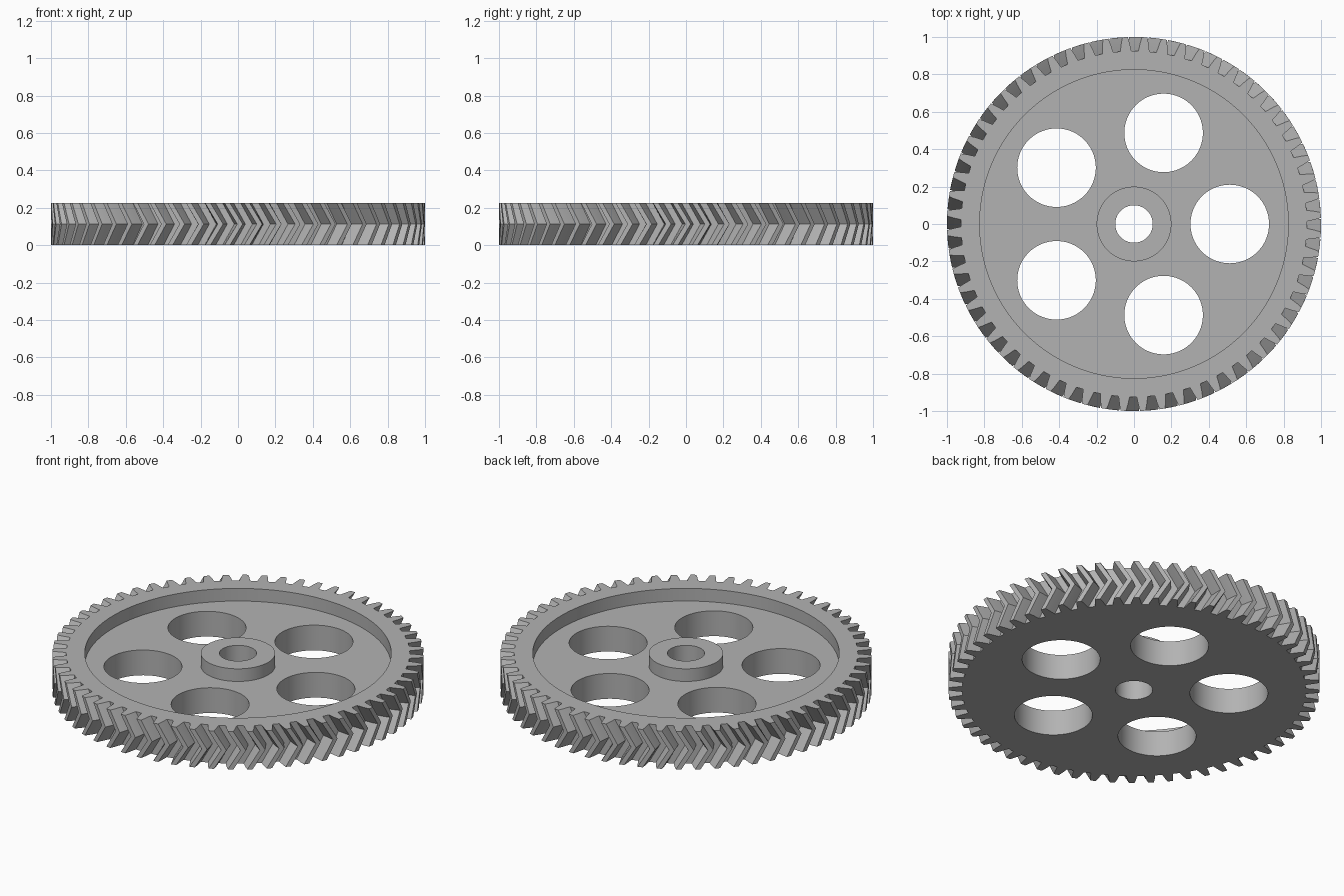
import bpy, bmesh, math

if "Cube" in bpy.data.objects:
    bpy.data.objects.remove(bpy.data.objects["Cube"])

TEETH, HEIGHT, WEB_TOP = 60, 0.225, 0.15
ROOT, TIP = 0.925, 1.0
TWIST, PHASE = 0.068, -0.005
PITCH = math.tau / TEETH

grey = bpy.data.materials.new("light grey")
grey.use_nodes = True
colour = (0.45, 0.45, 0.45, 1)
grey.diffuse_color = colour
grey.node_tree.nodes["Principled BSDF"].inputs["Base Color"].default_value = colour


def add_object(name, bm):
    bmesh.ops.recalc_face_normals(bm, faces=bm.faces)
    mesh = bpy.data.meshes.new(name)
    bm.to_mesh(mesh)
    bm.free()
    mesh.materials.append(grey)
    obj = bpy.data.objects.new(name, mesh)
    bpy.context.collection.objects.link(obj)
    return obj


def stack(name, outline, levels):
    """Solid through copies of an outline of (radius, angle) at (z, turn)."""
    bm = bmesh.new()
    rings = [[bm.verts.new((r * math.cos(a + turn), r * math.sin(a + turn), z))
              for r, a in outline] for z, turn in levels]
    n = len(outline)
    for low, high in zip(rings, rings[1:]):
        for i in range(n):
            j = (i + 1) % n
            bm.faces.new((low[i], low[j], high[j], high[i]))
    bm.faces.new(rings[0])
    bm.faces.new(rings[-1])
    return add_object(name, bm)


def cylinder(name, radius, bottom, top, x=0, y=0, sides=96):
    circle = [(radius, math.tau * i / sides) for i in range(sides)]
    obj = stack(name, circle, [(bottom, 0), (top, 0)])
    for v in obj.data.vertices:
        v.co.x += x
        v.co.y += y
    return obj


def cut(target, cutter):
    mod = target.modifiers.new("cut", "BOOLEAN")
    mod.operation, mod.solver, mod.object = "DIFFERENCE", "EXACT", cutter
    bpy.context.view_layer.objects.active = target
    bpy.ops.object.modifier_apply(modifier=mod.name)
    bpy.data.objects.remove(cutter)


# Toothed blank: each tooth flank curves from root to tip, twisted to mid-height and back
flank = [(ROOT, 0.032), (0.94, 0.0285), (0.97, 0.0225), (TIP, 0.0145)]
outline = []
for t in range(TEETH):
    centre = (t + 0.5) * PITCH + PHASE
    outline += [(r, centre - half) for r, half in flank]
    outline += [(r, centre + half) for r, half in reversed(flank)]
gear = stack("herringbone_gear", outline,
             [(0, 0), (HEIGHT / 2, TWIST), (HEIGHT, 0)])

# Recess around the hub
recess = cylinder("recess_cutter", 0.825, WEB_TOP, HEIGHT + 0.1, sides=144)
cut(recess, cylinder("hub_core", 0.2, 0, 1))
cut(gear, recess)

# Shaft bore and five lightening holes
cut(gear, cylinder("bore_cutter", 0.1, -0.1, 0.4))
for k in range(5):
    a = math.tau * k / 5
    cut(gear, cylinder("hole_cutter", 0.21, -0.1, 0.4,
                       0.512 * math.cos(a), 0.512 * math.sin(a)))

# Smooth round walls, crisp tooth edges
bpy.ops.object.select_all(action="DESELECT")
gear.select_set(True)
bpy.context.view_layer.objects.active = gear
bpy.ops.object.shade_smooth_by_angle(angle=math.radians(20))
